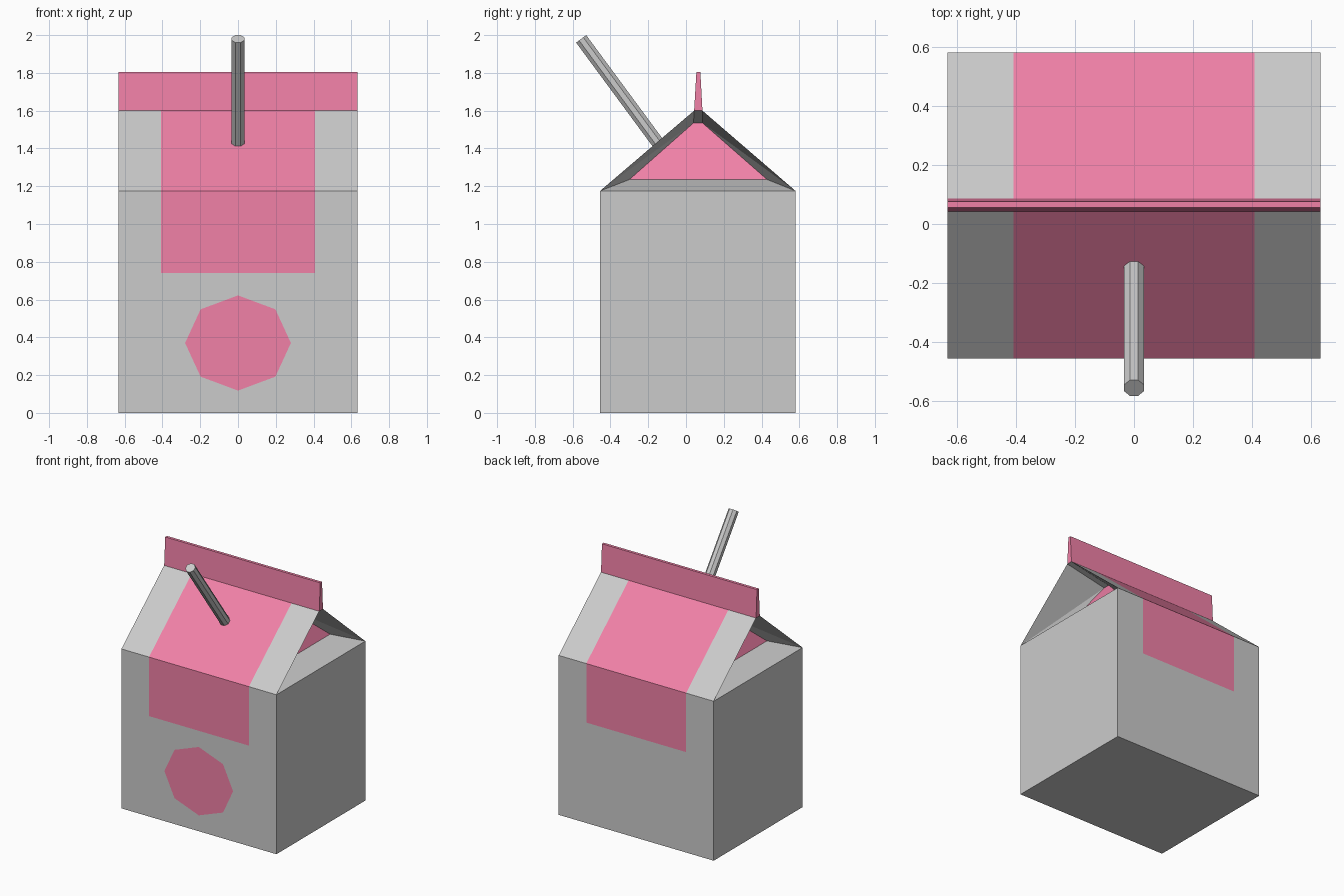
import bpy, bmesh
from math import cos, sin, pi
from mathutils import Vector, Matrix

if "Cube" in bpy.data.objects:
    bpy.data.objects.remove(bpy.data.objects["Cube"])


def material(name, color):
    m = bpy.data.materials.new(name)
    m.diffuse_color = color
    m.use_nodes = True
    m.node_tree.nodes["Principled BSDF"].inputs["Base Color"].default_value = m.diffuse_color
    return m


GREY = material("carton_grey", (0.8, 0.8, 0.8, 1))
PINK = material("carton_pink", (0.88, 0.22, 0.39, 1))


def finish(bm, name, mats, recalc=True):
    if recalc:
        bmesh.ops.recalc_face_normals(bm, faces=bm.faces)
    me = bpy.data.meshes.new(name)
    bm.to_mesh(me)
    bm.free()
    for m in mats:
        me.materials.append(m)
    ob = bpy.data.objects.new(name, me)
    bpy.context.collection.objects.link(ob)
    return ob


# Carton shell: a y/z profile swept over four x columns, pink in the middle one
profile = [(-.455, 0), (-.455, .74), (-.455, 1.175), (.043, 1.6),
           (.087, 1.6), (.58, 1.175), (.58, .74), (.58, 0)]
columns = [-.632, -.407, .407, .632]
bm = bmesh.new()
rows = [[bm.verts.new((x, y, z)) for y, z in profile] for x in columns]
n = len(profile)
for c in range(3):
    for i in range(n):
        j = (i + 1) % n
        f = bm.faces.new((rows[c][i], rows[c][j], rows[c + 1][j], rows[c + 1][i]))
        f.material_index = int(c == 1 and i in (1, 2, 4, 5))

# Side walls and the folded-in gables with their pink inner panel
for side, r in ((-1, rows[0]), (1, rows[3])):
    bm.faces.new([r[i] for i in (0, 1, 2, 5, 6, 7)])
    a, d, e, b = [bm.verts.new((side * x, y, z)) for x, y, z in
                  ((.45, -.3, 1.235), (.30, .04, 1.535),
                   (.30, .087, 1.535), (.45, .43, 1.235))]
    bm.faces.new((a, b, e, d)).material_index = 1
    for face in ((r[2], r[5], b, a), (r[2], a, d), (r[2], d, r[3]),
                 (r[3], d, e, r[4]), (r[5], e, b), (r[5], r[4], e)):
        bm.faces.new(face)
finish(bm, "carton", [GREY, PINK])

# Sealed top fin, tapering upwards and open where it sits on the ridge
bm = bmesh.new()
section = [(.043, 1.6), (.055, 1.805), (.076, 1.805), (.087, 1.6)]
ends = [[bm.verts.new((x, y, z)) for y, z in section] for x in (-.632, .632)]
for i in range(3):
    bm.faces.new((ends[0][i], ends[0][i + 1], ends[1][i + 1], ends[1][i]))
for e in ends:
    bm.faces.new(e)
finish(bm, "top_fin", [PINK])

# Eight-sided spot on the front
bm = bmesh.new()
bm.faces.new([bm.verts.new((.28 * cos(k * pi / 4), -.457, .37 + .252 * sin(k * pi / 4)))
              for k in range(8)])
finish(bm, "front_spot", [PINK], recalc=False)

# Straw leaning forward out of the roof
base, tip = Vector((0, -.12, 1.39)), Vector((0, -.555, 1.98))
axis = tip - base
bm = bmesh.new()
place = (Matrix.Translation((base + tip) / 2)
         @ Matrix.Rotation(Vector((0, 0, 1)).rotation_difference(axis).angle, 4, 'X')
         @ Matrix.Rotation(pi / 8, 4, 'Z'))
bmesh.ops.create_cone(bm, cap_ends=True, segments=8, radius1=.036, radius2=.036,
                      depth=axis.length, matrix=place)
finish(bm, "straw", [GREY])
